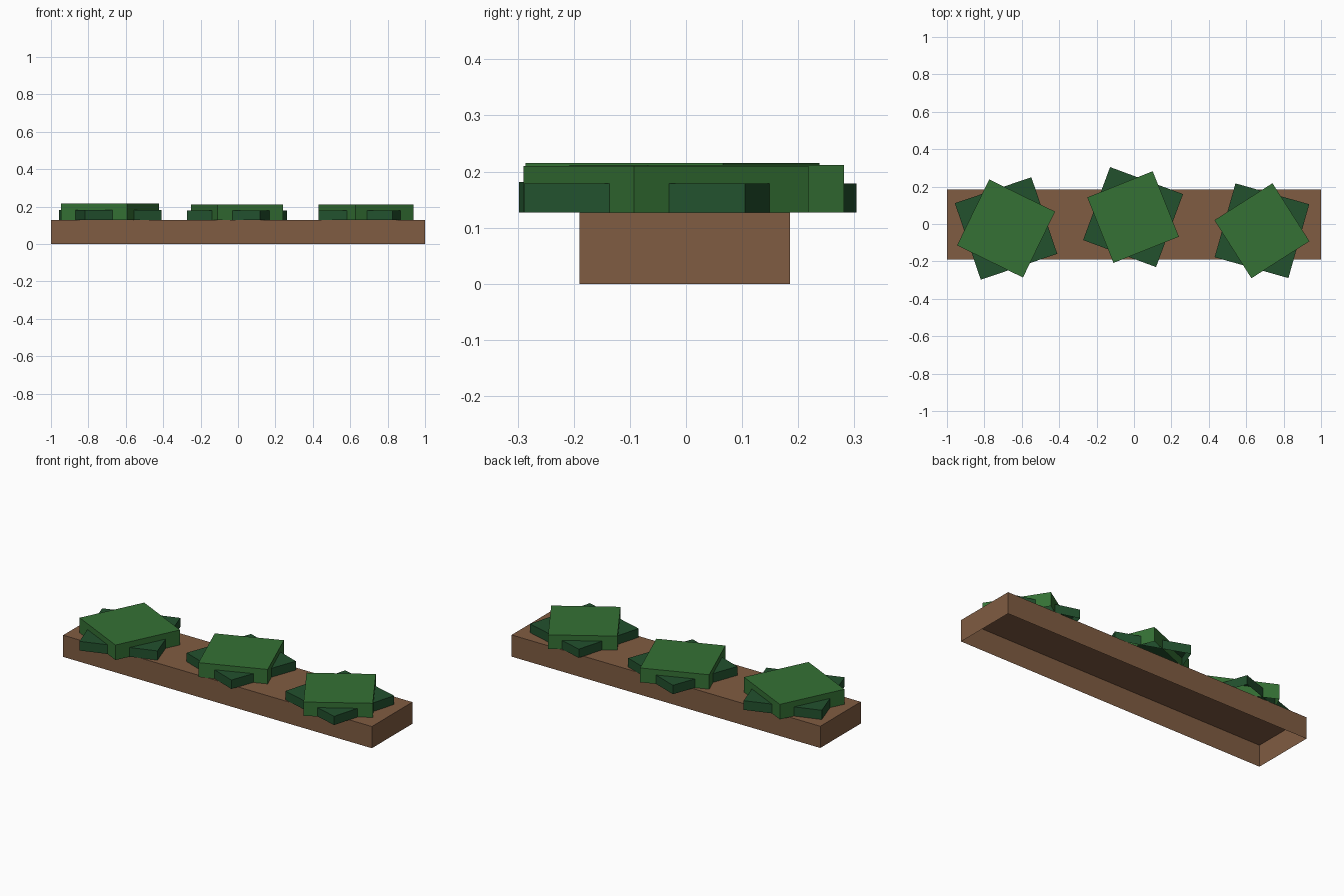
import bpy
import bmesh
from math import radians
from mathutils import Matrix

cube = bpy.data.objects.get("Cube")
if cube:
    bpy.data.objects.remove(cube, do_unlink=True)


def make_material(name, rgb):
    mat = bpy.data.materials.new(name)
    mat.use_nodes = True
    color = (*rgb, 1.0)
    mat.diffuse_color = color
    mat.node_tree.nodes["Principled BSDF"].inputs["Base Color"].default_value = color
    return mat


wood = make_material("brown wood", (0.216, 0.107, 0.054))
dark_green = make_material("dark green", (0.016, 0.082, 0.027))
leaf_green = make_material("leaf green", (0.035, 0.165, 0.035))


def open_box(name, mat, size, center, base, top, angle=0):
    """Flat-sided box without a bottom face, standing on height base."""
    bm = bmesh.new()
    bmesh.ops.create_cube(bm, size=1)
    bottom = [f for f in bm.faces if f.normal.z < -0.9]
    bmesh.ops.delete(bm, geom=bottom, context='FACES')
    bm.transform(Matrix.Diagonal((*size, top - base, 1)))
    mesh = bpy.data.meshes.new(name)
    bm.to_mesh(mesh)
    bm.free()
    mesh.materials.append(mat)
    obj = bpy.data.objects.new(name, mesh)
    obj.location = (*center, (base + top) / 2)
    obj.rotation_euler.z = radians(angle)
    bpy.context.collection.objects.link(obj)
    return obj


# Long planter bed, hollow underneath
BED_TOP = 0.127
open_box("planter_bed", wood, (2, 0.375), (0, -0.002), 0, BED_TOP)

# Each plant: a wide low leaf block crossed by a taller bright one
# (name, centre, low size, low angle, tall size, tall angle)
plants = [
    ("right", (-0.684, -0.024), 0.432, 18.7, 0.392, -26),
    ("middle", (-0.005, 0.037), 0.416, -20.3, 0.377, 21.8),
    ("left", (0.684, -0.036), 0.410, -15.8, 0.368, 32.5),
]
for side, center, low, low_angle, tall, tall_angle in plants:
    open_box(side + "_lower_leaves", dark_green, (low, low), center,
             BED_TOP, BED_TOP + low * 0.125, low_angle)
    open_box(side + "_upper_leaves", leaf_green, (tall, tall), center,
             BED_TOP, BED_TOP + tall * 0.224, tall_angle)
